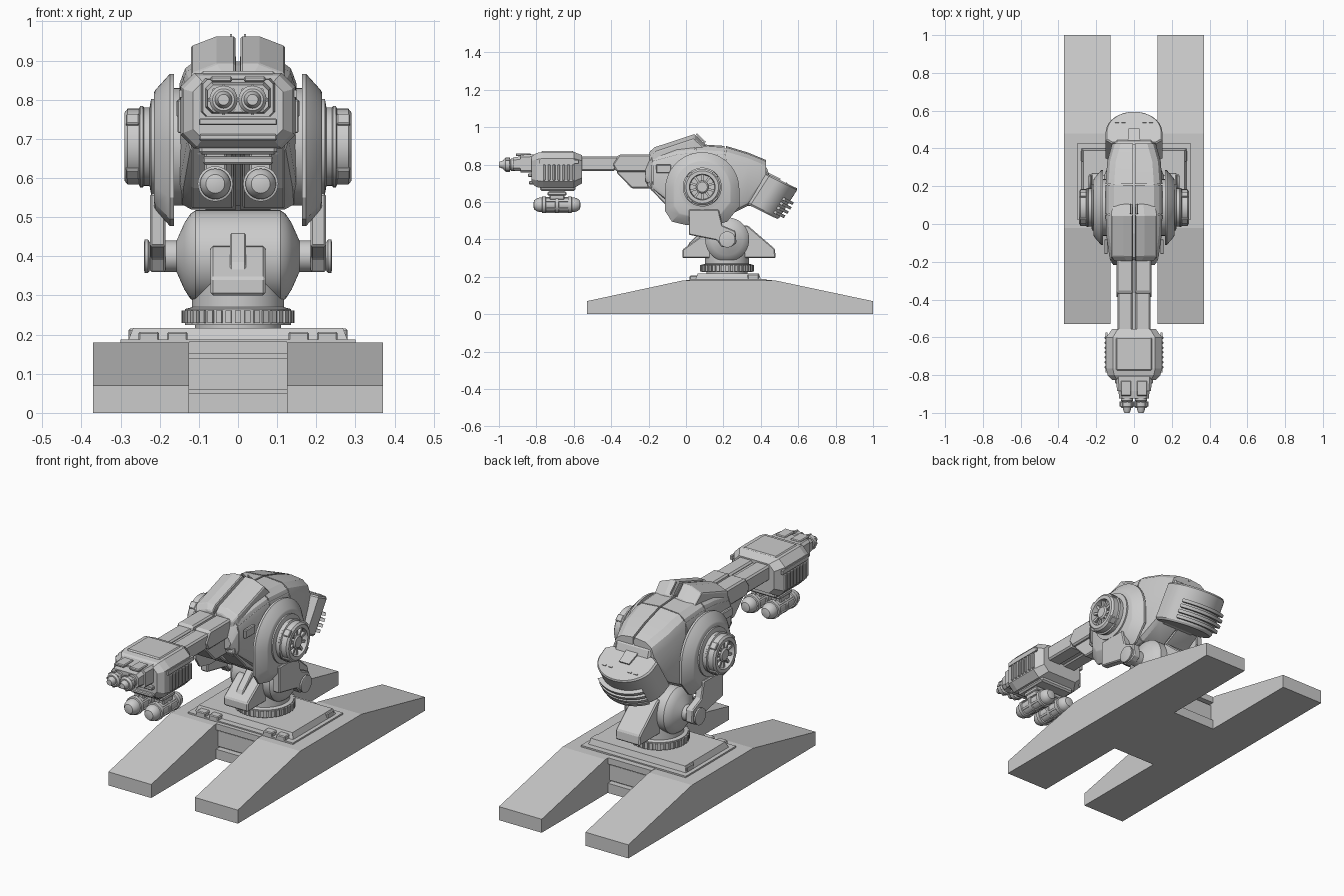
import bpy, bmesh, math
from math import sin, cos, pi, radians


def build(name, rings, smooth=True, bevel=0):
    """Bridge equal-length vertex rings, cap both ends."""
    bm = bmesh.new()
    vs = [[bm.verts.new(p) for p in r] for r in rings]
    n = len(vs[0])
    for a, b in zip(vs, vs[1:]):
        for i in range(n):
            bm.faces.new((a[i], a[(i + 1) % n], b[(i + 1) % n], b[i]))
    bm.faces.new(vs[0])
    bm.faces.new(vs[-1])
    bmesh.ops.recalc_face_normals(bm, faces=bm.faces)
    me = bpy.data.meshes.new(name)
    bm.to_mesh(me)
    bm.free()
    ob = bpy.data.objects.new(name, me)
    bpy.context.collection.objects.link(ob)
    if bevel:
        m = ob.modifiers.new("bevel", 'BEVEL')
        m.width, m.segments, m.limit_method = bevel, 1, 'ANGLE'
    elif smooth:
        bpy.context.view_layer.objects.active = ob
        ob.select_set(True)
        bpy.ops.object.shade_smooth_by_angle(angle=radians(25))
        ob.select_set(False)
    return ob


def prism(name, pts, x0, x1, bevel=0):
    """Extrude a (y, z) outline along x."""
    return build(name, [[(x, y, z) for y, z in pts] for x in (x0, x1)], False, bevel)


def box(name, x0, x1, y0, y1, z0, z1, bevel=0):
    return prism(name, [(y0, z0), (y1, z0), (y1, z1), (y0, z1)], x0, x1, bevel)


def lathe(name, prof, axis, c, n=40):
    """Revolve (radius, distance) pairs about an axis through c."""
    k = 'XYZ'.index(axis)
    rings = []
    for r, t in prof:
        ring = []
        for i in range(n):
            p = [0, 0, 0]
            p[k] = t
            p[(k + 1) % 3] = r * cos(2 * pi * i / n)
            p[(k + 2) % 3] = r * sin(2 * pi * i / n)
            ring.append([p[j] + c[j] for j in range(3)])
        rings.append(ring)
    return build(name, rings)


def octo(y, w, zb, zt, c=.03, d=None):
    """Chamfered rectangular section in the xz plane."""
    d = d or c
    return [(-w + c, y, zb), (w - c, y, zb), (w, y, zb + d), (w, y, zt - d),
            (w - c, y, zt), (-w + c, y, zt), (-w, y, zt - d), (-w, y, zb + d)]


# Base: two skids, stepped cross block and turntable plate
skid = [(-.53, 0), (1, 0), (1, .07), (.48, .18), (-.02, .18), (-.53, .07)]
for s in (-1, 1):
    prism("skid", skid, s * .125, s * .37)
    for x in (.155, .228):
        box("plate_block", s * x - .026, s * x + .026, .02, .08, .18, .207, .004)
    box("plate_rear_block", s * .22, s * .28, .33, .39, .18, .215, .004)
box("cross_foot", -.125, .125, 0, .46, 0, .05)
box("cross_core", -.125, .125, .03, .43, .05, .15)
box("cross_rib", -.125, .125, .015, .445, .06, .14)
box("cross_top", -.125, .125, 0, .46, .15, .182)
box("lower_plate", -.30, .30, .02, .43, .18, .188)
build("upper_plate", [[(-w, y0, z), (w, y0, z), (w, y1, z), (-w, y1, z)]
                      for w, y0, y1, z in ((.28, .05, .40, .186), (.268, .062, .39, .217))], False)

# Toothed turntable and pedestal
lathe("turntable", [(.11, .21), (.11, .225), (.136, .225), (.136, .265), (.118, .27), (.118, .38)], 'Z', (0, .22, 0), 48)
for i in range(36):
    t = box("turntable_tooth", -.0075, .0075, .125, .144, .229, .262)
    t.location, t.rotation_euler.z = (0, .22, 0), 2 * pi * i / 36

# Tilting drum with front and rear braces
half = [(.04, .2), (.04, .157), (.085, .137), (.108, .122), (.118, .108)]
lathe("tilt_drum", [(r, -x) for r, x in half] + [(r, x) for r, x in reversed(half)], 'X', (0, .22, .40))
prism("front_brace", [(-.02, .30), (-.02, .345), (.09, .425), (.2, .43), (.2, .30)], -.07, .07, .006)
prism("front_brace_tongue", [(.0, .35), (.02, .385), (.1, .46), (.16, .46), (.16, .35)], -.02, .02, .004)
prism("rear_brace", [(.48, .30), (.475, .35), (.33, .475), (.24, .475), (.24, .30)], -.07, .07, .006)
arm = [(.015, .56), (.175, .56), (.195, .475), (.265, .445), (.27, .38), (.24, .36), (.19, .36), (.165, .395), (.015, .425)]
for s in (-1, 1):
    prism("lift_arm", arm, s * .185, s * .225, .005)
    lathe("arm_pivot", [(.036, s * .155), (.036, s * .225), (.043, s * .23), (.043, s * .238), (.036, s * .24)], 'X', (0, .22, .40), 28)

# Body: inner core with split armour shells leaving seams
body = [(-.22, .11, .71, .80), (-.18, .13, .66, .865), (-.05, .148, .56, .90), (.05, .15, .52, .91),
        (.21, .15, .52, .90), (.33, .142, .58, .865), (.43, .115, .70, .825)]
build("body_core", [octo(y * .985, w - .008, b + .01, t - .012, .035) for y, w, b, t in body], False)


def shell(s, y, w, b, t):
    return [(s * x, y, z) for x, z in ((.005, b), (w - .03, b), (w - .008, b + .012), (w, b + .035), (w, t - .07),
                                       (w - .015, t - .03), (w - .045, t - .008), (.005, t))]


for s in (-1, 1):
    for i, j in ((0, 1), (1, 3), (3, 4), (4, 6)):
        part = [list(q) for q in body[i:j + 1]]
        part[0][0] += .003
        part[-1][0] -= .003
        build("body_shell", [shell(s, *q) for q in part])
    # Raised collar with rear window
    sec = [(-.195, .105, .80, .868), (-.17, .12, .82, .892), (.045, .12, .84, .963), (.105, .115, .84, .908)]
    build("collar", [[(s * x, y, z) for x, z in ((.007, b), (w, b), (w, t - .025), (w - .065, t), (.007, t))]
                     for y, w, b, t in sec], False, .004)
    prism("collar_window_frame", [(.052, .961), (.10, .915), (.106, .922), (.058, .968)][:4], s * .015, s * .02)
    box("cheek_block", s * .14, s * .157, -.16, -.08, .755, .80, .004)
    prism("jaw_plate", [(-.2, .72), (-.21, .69), (-.1, .575), (-.02, .52), (0, .56)], s * .012, s * .12, .005)
    # Shoulder shield, round on top with a chamfered lower edge
    out = [(.087 + .198 * cos(a * pi / 28), .67 + .196 * sin(a * pi / 28)) for a in range(29)]
    out += [(-.111, .55), (-.075, .495), (0, .477), (.16, .477), (.22, .495), (.285, .575)]
    build("shoulder_shield", [[(s * x, .087 + (y - .087) * k, .675 + (z - .675) * k) for y, z in out]
                              for x, k in ((.163, 1), (.174, 1), (.18, .965), (.212, .78), (.215, .74))])
    lathe("shoulder_axle", [(.15, s * .13), (.15, s * .17)], 'X', (0, .087, .68))
    # Hub with ring steps and spokes
    hub = [(.122, .205), (.122, .222), (.1, .226), (.1, .24), (.104, .243), (.104, .25), (.097, .253), (.097, .282),
           (.087, .29), (.069, .29), (.065, .262), (.034, .262), (.034, .28), (.027, .286), (.01, .286)]
    lathe("shoulder_hub", [(r, s * x) for r, x in hub], 'X', (0, .087, .68), 48)
    for i in range(10):
        h = box("hub_spoke", s * .25, s * .279, -.006, .006, .03, .067)
        h.location, h.rotation_euler.x = (0, .087, .68), 2 * pi * i / 10
    for i in range(4):
        h = box("hub_clamp", s * .252, s * .286, -.018, .018, .085, .1025, .003)
        h.location, h.rotation_euler.x = (0, .087, .68), pi / 4 + pi * i / 2

# Tail pod: tilted D-shaped block with gill fins
def tail(x, v, w):
    return (x, .43 + .9 * v - .54 * w, .753 - .44 * v - .84 * w)


dee = [(.15 * cos(a * pi / 24), .065 + .122 * sin(a * pi / 24)) for a in range(25)]
dee += [(-.15, .02), (-.12, 0), (.12, 0), (.15, .02)]
build("tail_pod", [[tail(x * k, .08 + (v - .08) * k, w) for x, v in dee]
                   for w, k in ((0, .95), (.008, 1), (.185, 1), (.195, .95))])
build("tail_boss", [[tail(x, v, w) for x, v in ((-.035, -.01), (.035, -.01), (.028, .08), (-.028, .08))]
                    for w in (-.008, .03)], False)
for i in range(4):
    w = .075 + .028 * i
    arc = [(r * .15 * cos(radians(a)), .065 + r * .122 * sin(radians(a)))
           for r, rng in ((1.22 - .03 * abs(i - 1.5), range(42, 139, 8)), (.9, range(138, 41, -8))) for a in rng]
    build("tail_fin", [[tail(x, v, q) for x, v in arc] for q in (w, w + .016)])
for x in (-.09, -.055, .055, .09):
    build("tail_vent", [[tail(x + a, .12 + b, w) for a, b in ((-.01, -.004), (.01, -.004), (.01, .004), (-.01, .004))]
                        for w in (-.004, .02)], False)
prism("tail_neck", [(.3, .80), (.43, .79), (.46, .70), (.36, .58), (.25, .58)], -.10, .10, .01)

# Boom: twin rails, stepped sleeve and underside gusset
for s in (-1, 1):
    prism("boom_sleeve", [(-.18, .76), (-.37, .76), (-.395, .80), (-.36, .853), (-.18, .853)], s * .006, s * .092, .008)
    prism("boom_rail", [(-.57, .765), (-.38, .765), (-.36, .843), (-.57, .843)], s * .008, s * .087, .008)
box("boom_core", -.08, .08, -.58, -.15, .772, .832)
prism("boom_gusset", [(-.37, .755), (-.29, .673), (-.18, .673), (-.15, .77), (-.37, .77)], -.075, .075, .006)

# Gun head: chamfered housing, top hatch and side ribs
build("gun_housing", [octo(-.825, .115, .70, .845, .025), octo(-.80, .14, .68, .862, .035),
                      octo(-.765, .147, .675, .868, .035), octo(-.60, .147, .675, .868, .035),
                      octo(-.555, .115, .70, .85, .03)], False)
box("gun_hatch", -.095, .095, -.775, -.60, .85, .873, .006)
box("gun_underside", -.1, .1, -.78, -.59, .66, .69, .008)
for s in (-1, 1):
    box("gun_side_band", s * .14, s * .151, -.785, -.575, .805, .825)
    for i in range(7):
        box("gun_side_rib", s * .14, s * .155, -.765 + .026 * i, -.751 + .026 * i, .715, .80, .003)

# Muzzle block with slot and twin barrels
build("muzzle_block", [octo(-.81, .095, .757, .855, .012), octo(-.885, .09, .757, .852, .012)], False)
build("muzzle_step", [octo(-.88, .083, .765, .845, .015), octo(-.925, .078, .768, .838, .015)], False)
box("muzzle_lip", -.1, .1, -.845, -.81, .735, .752, .003)
box("muzzle_chin", -.1, .1, -.84, -.81, .695, .712, .004)
for s in (-1, 1):
    box("muzzle_rail", s * .015, s * .07, -.91, -.83, .845, .86, .004)
    lathe("gun_barrel", [(.033, -.91), (.033, -.935), (.028, -.94), (.036, -.945), (.036, -.965), (.028, -.975),
                         (.022, -.975), (.02, -.985), (.014, -1.0), (.005, -1.0)], 'Y', (s * .037, 0, .80), 24)
    for i in range(8):
        b = box("barrel_lug", -.004, .004, -.966, -.94, .028, .039)
        b.location, b.rotation_euler.y = (s * .037, 0, .80), 2 * pi * i / 8

    # Canisters slung under the gun
    ends = [(.012, -.815), (.024, -.812), (.035, -.797), (.039, -.782), (.039, -.77), (.045, -.768), (.045, -.75), (.038, -.748)]
    can = ends + [(.038, -.70), (.043, -.698), (.043, -.682), (.038, -.68)] + [(r, -1.38 - y) for r, y in reversed(ends)]
    lathe("canister", can, 'Y', (s * .058, 0, .585), 28)
    for i in range(6):
        b = box("canister_strip", -.005, .005, -.76, -.62, .036, .043)
        b.location, b.rotation_euler.y = (s * .058, 0, .585), 2 * pi * i / 6
    box("canister_hanger", s * .03, s * .085, -.73, -.65, .61, .68, .005)
box("canister_bridge", -.09, .09, -.74, -.64, .635, .655, .004)
